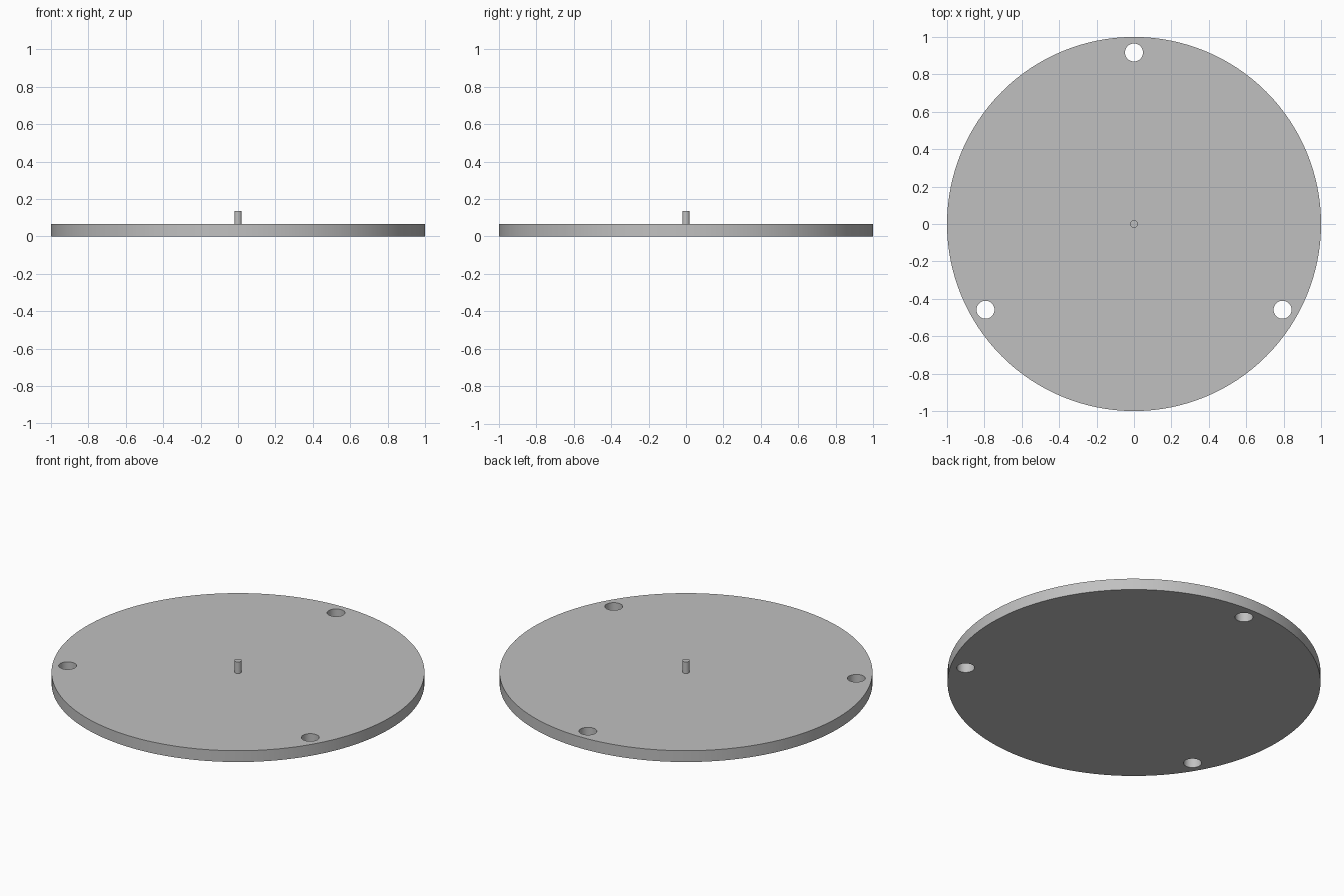
import bpy
import math

cube = bpy.data.objects.get("Cube")
if cube:
    bpy.data.objects.remove(cube, do_unlink=True)

THICK = 0.067
PIN_TOP = 0.135
HOLE_RING = 0.917

grey = bpy.data.materials.new("plain grey")
grey.use_nodes = True
colour = (0.53, 0.53, 0.53, 1)
grey.diffuse_color = colour
grey.node_tree.nodes["Principled BSDF"].inputs["Base Color"].default_value = colour


def cylinder(name, radius, z0, z1, x=0, y=0, sides=64):
    bpy.ops.mesh.primitive_cylinder_add(
        vertices=sides, radius=radius, depth=z1 - z0,
        location=(x, y, (z0 + z1) / 2))
    obj = bpy.context.object
    obj.name = name
    obj.data.materials.append(grey)
    return obj


def smooth(obj):
    bpy.ops.object.select_all(action='DESELECT')
    obj.select_set(True)
    bpy.context.view_layer.objects.active = obj
    bpy.ops.object.shade_smooth_by_angle(angle=math.radians(30))


# Round base plate
plate = cylinder("base_plate", 1, 0, THICK, sides=128)

# Three through holes, evenly spaced near the rim
for i in range(3):
    a = math.radians(90 + 120 * i)
    cutter = cylinder("hole_cutter", 0.048, -0.1, 0.2,
                      HOLE_RING * math.cos(a), HOLE_RING * math.sin(a), 48)
    cutter.hide_render = True
    cut = plate.modifiers.new("hole", 'BOOLEAN')
    cut.operation = 'DIFFERENCE'
    cut.solver = 'EXACT'
    cut.object = cutter
    bpy.context.view_layer.objects.active = plate
    bpy.ops.object.modifier_apply(modifier=cut.name)
    bpy.data.objects.remove(cutter, do_unlink=True)
smooth(plate)

# Centre pin, seated slightly into the plate
pin = cylinder("centre_pin", 0.02, THICK - 0.01, PIN_TOP, sides=32)
smooth(pin)
